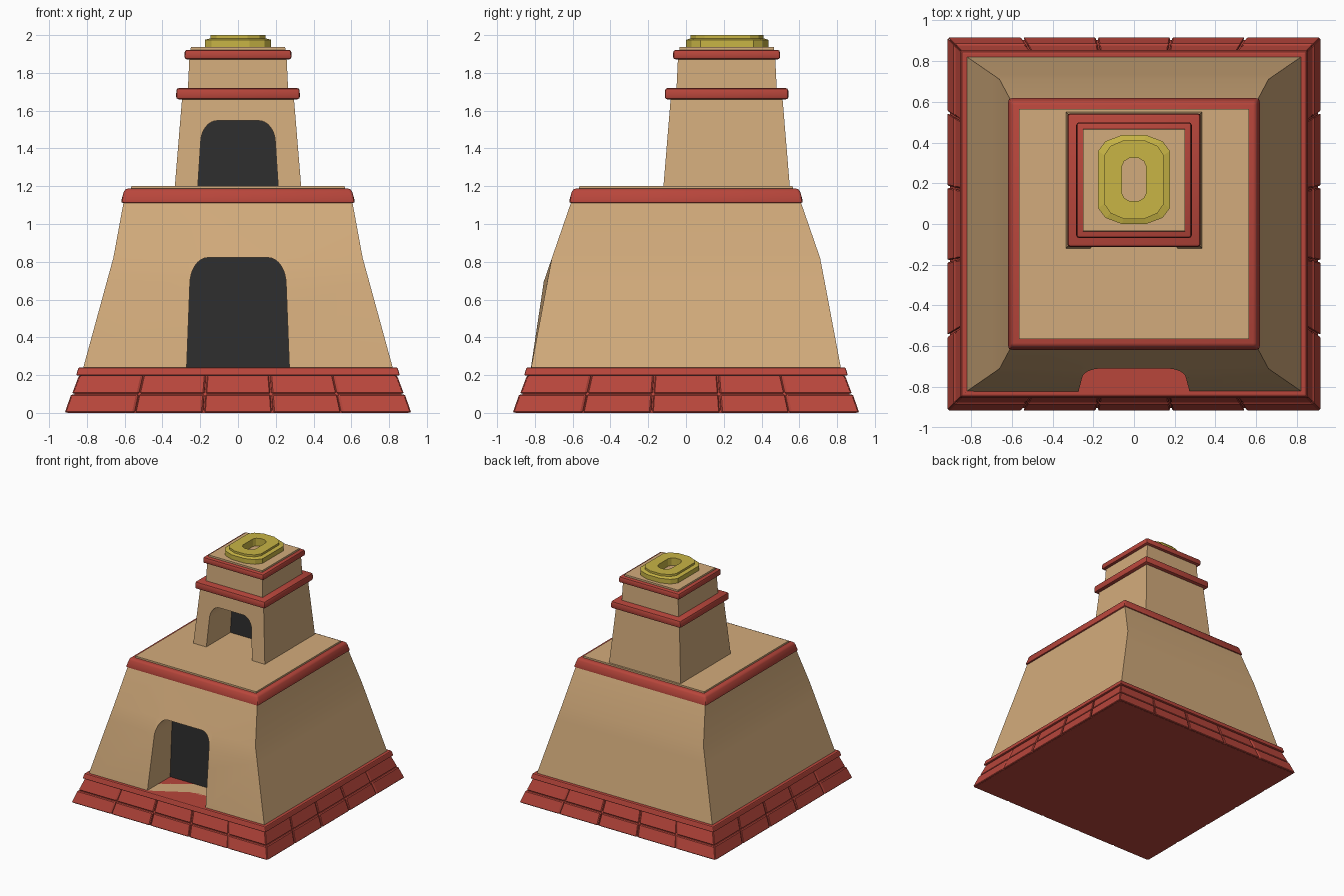
import bpy, bmesh, math
from mathutils import Matrix

if "Cube" in bpy.data.objects:
    bpy.data.objects.remove(bpy.data.objects["Cube"])


def material(name, rgb):
    m = bpy.data.materials.new(name)
    m.diffuse_color = (*rgb, 1)
    m.use_nodes = True
    m.node_tree.nodes["Principled BSDF"].inputs["Base Color"].default_value = m.diffuse_color
    return m


SAND = material("sand_plaster", (0.65, 0.41, 0.20))
RED = material("red_brick", (0.48, 0.061, 0.044))
GOLD = material("gold", (0.58, 0.46, 0.06))
DARK = material("dark_doorway", (0.028, 0.028, 0.028))


def finish(name, bm, mat, bevel=0, segments=2, smooth=None):
    bmesh.ops.recalc_face_normals(bm, faces=bm.faces)
    if bevel:
        bmesh.ops.bevel(bm, geom=bm.edges[:], offset=bevel, segments=segments,
                        profile=0.5, affect='EDGES')
    me = bpy.data.meshes.new(name)
    bm.to_mesh(me)
    bm.free()
    ob = bpy.data.objects.new(name, me)
    bpy.context.collection.objects.link(ob)
    me.materials.append(mat)
    if smooth:
        shade(ob, smooth)
    return ob


def shade(ob, degrees):
    bpy.ops.object.select_all(action='DESELECT')
    ob.select_set(True)
    bpy.context.view_layer.objects.active = ob
    bpy.ops.object.shade_smooth_by_angle(angle=math.radians(degrees))


def loft(bm, rings, wrap=False):
    """Skin a list of equal-length point rings; cap the ends or wrap round."""
    vs = [[bm.verts.new(p) for p in r] for r in rings]
    n = len(vs[0])
    pairs = list(zip(vs, vs[1:])) + ([(vs[-1], vs[0])] if wrap else [])
    for a, b in pairs:
        for i in range(n):
            j = (i + 1) % n
            bm.faces.new((a[i], a[j], b[j], b[i]))
    if not wrap:
        bm.faces.new(vs[0])
        bm.faces.new(vs[-1])
    return bm


def square(h, z, cy=0):
    return [(-h, cy - h, z), (h, cy - h, z), (h, cy + h, z), (-h, cy + h, z)]


def frustum(name, mat, h0, z0, h1, z1, cy=0, **kw):
    return finish(name, loft(bmesh.new(), [square(h0, z0, cy), square(h1, z1, cy)]), mat, **kw)


def arch(y0, y1, base, floor, spring, side, top, flat):
    """Prism with a round-shouldered door outline."""
    half = [(base, floor)]
    for i in range(9):
        a = math.radians(90 * i / 8)
        half.append((flat + (side - flat) * math.cos(a), spring + (top - spring) * math.sin(a)))
    outline = half + [(-x, z) for x, z in reversed(half)]
    return loft(bmesh.new(), [[(x, y, z) for x, z in outline] for y in (y0, y1)])


def cut_door(wall, name, y0, y1, *shape):
    """Recess a doorway into a wall and close it with a dark plate."""
    cutter = finish("cutter", arch(y0, y1, *shape), SAND)
    mod = wall.modifiers.new("door", 'BOOLEAN')
    mod.operation, mod.solver, mod.object = 'DIFFERENCE', 'EXACT', cutter
    bpy.context.view_layer.objects.active = wall
    bpy.ops.object.modifier_apply(modifier="door")
    bpy.data.objects.remove(cutter)
    finish(name, arch(y1 - 0.008, y1 + 0.001, *shape), DARK)


# brick plinth: solid core, two rows of five bricks per side, capping course
frustum("plinth_core", RED, 0.903, 0, 0.828, 0.205)


def brick_row(name, h0, z0, h1, z1, count=5, gap=0.005, depth=0.12):
    bm = bmesh.new()
    for side in range(4):
        for k in range(count):
            u0 = -1 + 2 * k / count + (gap if k else 0)
            u1 = -1 + 2 * (k + 1) / count - (gap if k < count - 1 else 0)
            rings = [[(u0 * h, -h, z), (u1 * h, -h, z),
                      (u1 * (h - depth), depth - h, z), (u0 * (h - depth), depth - h, z)]
                     for h, z in ((h0, z0), (h1, z1))]
            part = loft(bmesh.new(), rings)
            part.transform(Matrix.Rotation(side * math.pi / 2, 4, 'Z'))
            tmp = bpy.data.meshes.new("tmp")
            part.to_mesh(tmp)
            part.free()
            bm.from_mesh(tmp)
            bpy.data.meshes.remove(tmp)
    finish(name, bm, RED, bevel=0.006, segments=1)


brick_row("lower_bricks", 0.917, 0.002, 0.883, 0.098)
brick_row("upper_bricks", 0.878, 0.102, 0.842, 0.198)
frustum("plinth_cap", RED, 0.857, 0.198, 0.845, 0.24, bevel=0.007)


# main sloping body, its front wall bulging slightly around the door
def body_ring(hx, hy, z, front):
    return [(-hx, -hy, z), (-0.26, -front, z), (0.26, -front, z),
            (hx, -hy, z), (hx, hy, z), (-hx, hy, z)]


body = finish("main_body", loft(bmesh.new(), [
    body_ring(0.83, 0.827, 0.20, 0.827),
    body_ring(0.6945, 0.734, 0.695, 0.753),
    body_ring(0.66, 0.71, 0.82, 0.71),
    body_ring(0.603, 0.603, 1.13, 0.603)]), SAND)
cut_door(body, "main_door_panel", -1.0, -0.51, 0.272, 0.24, 0.68, 0.255, 0.822, 0.16)
shade(body, 25)

# terrace
frustum("terrace_trim", RED, 0.622, 1.11, 0.60, 1.187, bevel=0.016, smooth=40)
frustum("terrace_floor", SAND, 0.567, 1.15, 0.565, 1.2)

# small tower set towards the back
CY = 0.215
tower = frustum("tower_wall", SAND, 0.336, 1.18, 0.294, 1.69, cy=CY)
cut_door(tower, "tower_door_panel", -0.4, 0.21, 0.216, 1.15, 1.43, 0.198, 1.547, 0.11)
frustum("tower_lower_trim", RED, 0.328, 1.66, 0.326, 1.72, cy=CY, bevel=0.014, smooth=40)
frustum("tower_upper_wall", SAND, 0.266, 1.70, 0.257, 1.89, cy=CY)
frustum("tower_upper_trim", RED, 0.284, 1.872, 0.282, 1.922, cy=CY, bevel=0.013, smooth=40)
frustum("tower_roof", SAND, 0.252, 1.89, 0.25, 1.936, cy=CY)


# faceted gold ring ornament on the roof
def oval(corner, z):
    q = list(corner)
    pts = q + [(-x, y) for x, y in reversed(q)]
    pts += [(-x, -y) for x, y in pts]
    return [(x, y + 0.218, z) for x, y in pts]


OUTER = ((0.176, 0.14), (0.14, 0.188), (0.06, 0.218))
UPPER = ((0.146, 0.12), (0.115, 0.165), (0.05, 0.193))
HOLE = ((0.06, 0.065), (0.048, 0.09), (0.022, 0.106))
finish("gold_ring", loft(bmesh.new(), [
    oval(OUTER, 1.93), oval(OUTER, 1.975), oval(UPPER, 1.983),
    oval(UPPER, 2.0), oval(HOLE, 2.0), oval(HOLE, 1.93)], wrap=True), GOLD)
